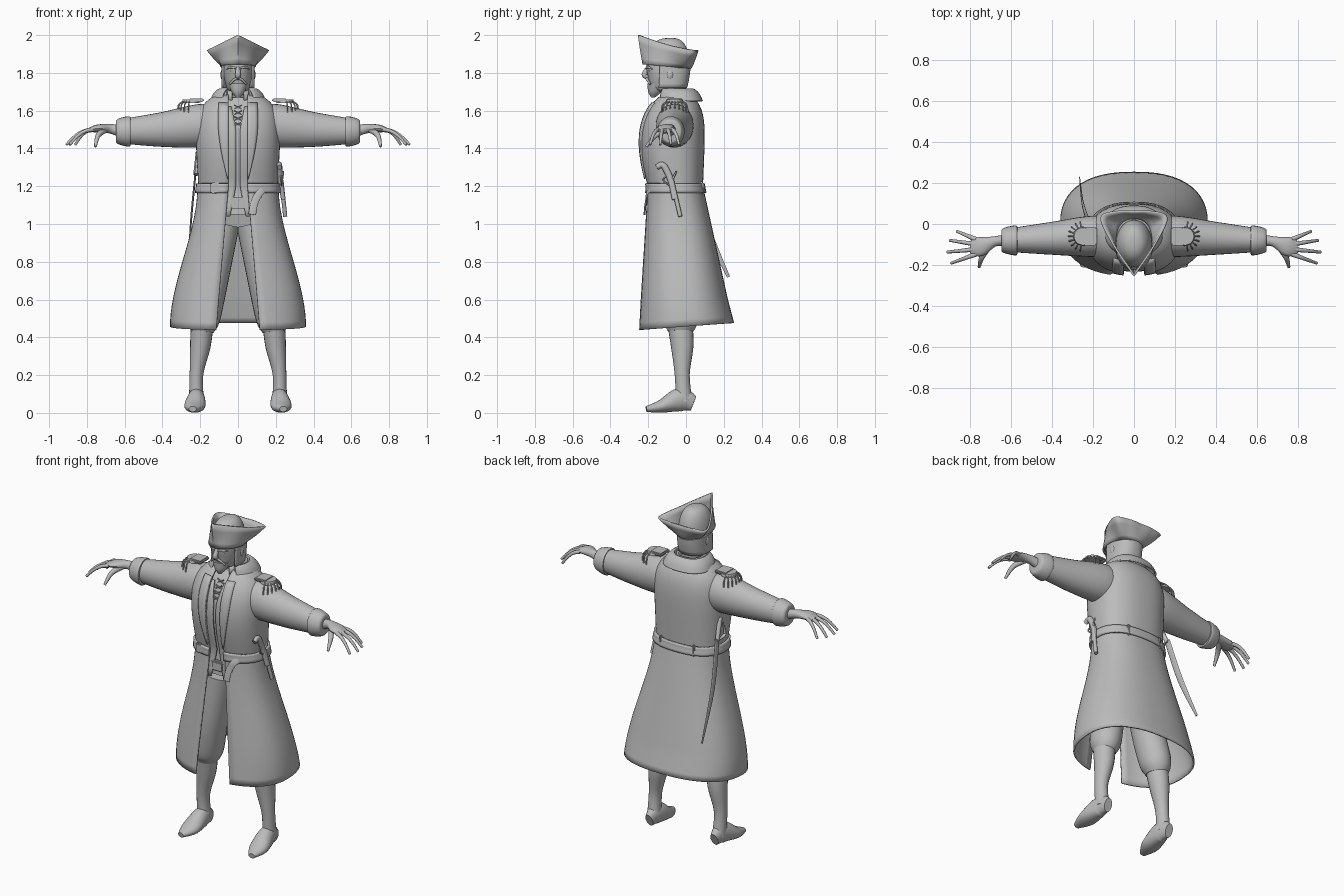
import bpy, bmesh, math
from math import sin, cos, pi
from mathutils import Vector, Matrix

cube = bpy.data.objects.get("Cube")
if cube:
    bpy.data.objects.remove(cube)

grey = bpy.data.materials.new("plain grey")
grey.use_nodes = True
grey.diffuse_color = (.5, .5, .5, 1)
grey.node_tree.nodes["Principled BSDF"].inputs["Base Color"].default_value = grey.diffuse_color
parts = []


def finish(name, bm, thick=0):
    bmesh.ops.recalc_face_normals(bm, faces=bm.faces)
    mesh = bpy.data.meshes.new(name)
    bm.to_mesh(mesh)
    bm.free()
    mesh.materials.append(grey)
    ob = bpy.data.objects.new(name, mesh)
    bpy.context.collection.objects.link(ob)
    if thick:
        solid = ob.modifiers.new("thickness", "SOLIDIFY")
        solid.thickness, solid.offset = thick, 0
    parts.append(ob)
    return ob


def spline(keys, steps=5):
    """Smooth rows of numbers through the key rows."""
    rows = []
    last = len(keys) - 1
    for i in range(last):
        before, start, end, after = (keys[max(0, min(last, i + k))] for k in (-1, 0, 1, 2))
        for step in range(steps):
            t = step / steps
            rows.append([b + t * ((c - a) / 2 + t * (a - 2.5 * b + 2 * c - d / 2
                         + t * (1.5 * (b - c) + (d - a) / 2)))
                         for a, b, c, d in zip(before, start, end, after)])
    return rows + [list(keys[-1])]


def loft(name, rings, closed=True, cap=True, thick=0):
    bm = bmesh.new()
    rows = [[bm.verts.new(point) for point in ring] for ring in rings]
    count = len(rows[0])
    for low, high in zip(rows, rows[1:]):
        for i in range(count if closed else count - 1):
            j = (i + 1) % count
            bm.faces.new((low[i], low[j], high[j], high[i]))
    if cap and closed:
        bm.faces.new(rows[0])
        bm.faces.new(rows[-1])
    return finish(name, bm, thick)


def oval(z, half, front, back, gap=0, count=48, power=2.4):
    """Horizontal rounded ring that starts at the front, with an optional front gap."""
    start = math.asin(min(1, gap / half) ** (power / 2))
    middle, depth = (front + back) / 2, (back - front) / 2
    ring = []
    for i in range(count + 1 if gap else count):
        angle = start + 2 * (pi - start) * i / count
        s, c = sin(angle), cos(angle)
        ring.append(Vector((half * math.copysign(abs(s) ** (2 / power), s),
                            middle - depth * math.copysign(abs(c) ** (2 / power), c), z)))
    return ring


def tube(name, keys, hint=(0, 1, 0), flat=1, side=1, count=16):
    """Sweep along rows of x, y, z, radius along hint and, if given, radius across it."""
    rows = spline([key if len(key) > 4 else (*key, key[3] * flat) for key in keys])
    path = [Vector((row[0] * side, row[1], row[2])) for row in rows]
    rings = []
    for i, (centre, row) in enumerate(zip(path, rows)):
        along = (path[min(i + 1, len(path) - 1)] - path[max(i - 1, 0)]).normalized()
        across = Vector(hint)
        across = (across - along * across.dot(along)).normalized()
        other = along.cross(across)
        turns = [2 * pi * k / count for k in range(count)]
        rings.append([centre + across * row[3] * cos(t) + other * row[4] * sin(t) for t in turns])
    return loft(name, rings)


def block(name, location, size):
    bm = bmesh.new()
    bmesh.ops.create_cube(bm, size=1, matrix=Matrix.Diagonal((*size, 1)))
    bmesh.ops.bevel(bm, geom=bm.edges[:], offset=min(size) / 3, segments=2, affect="EDGES")
    ob = finish(name, bm)
    ob.location = location
    return ob


def ball(name, location, size):
    bm = bmesh.new()
    bmesh.ops.create_uvsphere(bm, u_segments=16, v_segments=10, radius=1,
                              matrix=Matrix.Translation(location) @ Matrix.Diagonal((*size, 1)))
    return finish(name, bm)


WAIST, HEM, NECK = 1.2, .45, 1.7
SIDEWAYS = (1, 0, 0)


def coat_section(z):
    """Half width, front, back and half opening of the coat at a height."""
    if z < WAIST:
        t = (WAIST - z) / (WAIST - HEM)
        ease = t * t * (3 - 2 * t)
        return .21 + .145 * ease, -.2 - .05 * t, .085 + .165 * t, .05 + .065 * t
    u = (z - WAIST) / (NECK - WAIST)
    shoulder = math.sqrt(1 - u ** 6)
    return ((.205 + .03 * u) * shoulder, -.06 - (.14 + .04 * sin(pi * u)) * shoulder,
            -.06 + (.145 + .02 * u) * shoulder, .05)


def coat_ring(z, grow=0, opened=True):
    half, front, back, gap = coat_section(z)
    return oval(z, half + grow, front - grow, back + grow, gap * opened)


def coat_y(x, z):
    half, front, back, _ = coat_section(z)
    curve = max(0, 1 - abs(x / half) ** 2.4) ** (1 / 2.4)
    return (front + back) / 2 - (back - front) / 2 * curve


def steps(start, end, count):
    return [start + (end - start) * i / count for i in range(count + 1)]


# Long open coat, the hem rising slightly to the back
skirt = [coat_ring(z) for z in steps(HEM, WAIST, 20)]
for ring in skirt:
    for point in ring:
        point.z += (point.y + .1) * max(0, .6 - point.z) / 2
torso = [coat_ring(z) for z in steps(WAIST, NECK - .015, 24)]
loft("coat", skirt + torso[1:], closed=False, thick=.01)

# Coat collar, standing then folding outward
loft("coat_collar", [oval(z, .095 + grow, -.135 - grow / 3, .035 + grow, .06 + grow / 2)
                     for z, grow in spline([(1.65, 0), (1.71, 0), (1.69, .03), (1.65, .05)])],
     closed=False, thick=.01)

# Waistcoat and shirt under the coat
loft("waistcoat", [coat_ring(z, -.027, False) for z in steps(1.05, 1.67, 20)])
loft("shirt_collar", [oval(z, .075, -.13, .02, .03) for z in (1.64, 1.71)], closed=False, thick=.01)
for z in steps(1.53, 1.62, 3):
    for side in (1, -1):
        tube("shirt_lace", [(x * side, coat_y(0, z) + .02, z + x / 2, .004) for x in (-.02, .02)], count=6)

# Trouser belt with buckle, coat belt with buckle, loops and a loose end
loft("trouser_belt", [coat_ring(z, -.02, False) for z in (1.08, 1.14)], cap=False, thick=.01)
block("trouser_buckle", (0, -.195, 1.11), (.08, .02, .06))
loft("coat_belt", [coat_ring(z, .01) for z in steps(1.165, 1.215, 4)], closed=False, thick=.012)
block("belt_buckle", (-.12, coat_y(.12, WAIST) - .015, 1.19), (.05, .02, .06))
for x in (-.11, .11):
    block("belt_loop", (x, .08, 1.19), (.02, .03, .07))
tube("belt_end", [(x, coat_y(x, z) - .015, z, .005) for x, z in
                  ((.2, 1.2), (.13, 1.18), (.09, 1.12), (.075, 1.05))], flat=4)

# Head, hair, beard and nose
loft("head", [oval(*row, power=2.2) for row in spline([
    (1.6, .06, -.1, 0), (1.68, .055, -.1, 0), (1.72, .06, -.18, 0),
    (1.78, .075, -.2, .01), (1.83, .077, -.21, .01), (1.87, .075, -.2, .01)])])
loft("hair", [oval(z, .083, -.2, .02 - (1.86 - z) ** 2, .078) for z in steps(1.72, 1.86, 6)],
     closed=False, thick=.01)
loft("beard", [oval(*row, power=2) for row in spline([
    (1.67, .01, -.185, -.165), (1.7, .035, -.2, -.13), (1.745, .05, -.205, -.12)])])
tube("nose", [(0, -.2, 1.83, .01), (0, -.22, 1.79, .015), (0, -.2, 1.775, .01)], SIDEWAYS)

# Tricorn hat with a mirrored upturned rim
half_rim = spline([(0, -.25, 2), (.1, -.1, 1.95), (.16, .03, 1.92), (.08, .06, 1.92), (0, .06, 1.92)], 8)
rim = [Vector(p) for p in half_rim] + [Vector((-x, y, z)) for x, y, z in half_rim[-2:0:-1]]
base = []
for point in rim:
    turn = math.atan2(point.x, -point.y - .1)
    base.append(Vector((.09 * sin(turn), -.1 - .125 * cos(turn), 1.835 + .01 * cos(turn))))
loft("hat_brim", [[b.lerp(r, t) - Vector((0, 0, .03 * t * (1 - t))) for b, r in zip(base, rim)]
                  for t in steps(0, 1, 4)], cap=False, thick=.01)
dome = [(sin(t), cos(t) ** .7) for t in steps(0, 1.5, 10)]
loft("hat_crown", [oval(1.84 + .145 * rise, .088 * r, -.08 - .13 * r, -.08 + .1 * r, power=2) for rise, r in dome])

for side, label in ((1, "left_"), (-1, "right_")):
    # Face details
    ball(label + "ear", (.083 * side, -.085, 1.79), (.01, .017, .027))
    ball(label + "eye", (.032 * side, -.19, 1.81), (.013, .01, .008))
    tube(label + "eyebrow", [(.01, -.21, 1.825, .005), (.04, -.2, 1.83, .006), (.06, -.18, 1.82, .003)], side=side)
    tube(label + "moustache", [(0, -.21, 1.77, .006), (.02, -.205, 1.765, .007), (.045, -.19, 1.74, .005)], side=side)

    # Lapel and waistcoat edge, both following the chest
    lapel, edge = [], []
    for v in steps(0, 1, 14):
        z = 1.24 + .4 * v
        lapel.append([Vector((x * side, coat_y(x, z) - .008, z)) for x in steps(.05, .055 + .05 * sin(2 * v), 3)])
        z = 1.04 + .58 * v
        inner = .01 + max(0, WAIST - z, z - 1.5) / 5
        edge.append([Vector((x * side, coat_y(x, z) + .012, z)) for x in steps(inner, inner + .05, 3)])
    loft(label + "lapel", lapel, closed=False, thick=.012)
    loft(label + "waistcoat_edge", edge, closed=False, thick=.01)

    # Sleeve and flared cuff
    tube(label + "sleeve", [(.1, -.06, 1.53, .085), (.2, -.06, 1.52, .1), (.4, -.07, 1.5, .08),
                            (.63, -.08, 1.49, .055)], flat=1.15, side=side, count=28)
    tube(label + "cuff", [(.57, -.08, 1.49, .05), (.575, -.08, 1.49, .073), (.64, -.08, 1.49, .058),
                          (.645, -.08, 1.49, .03)], flat=1.1, side=side, count=24)

    # Epaulette with a rounded, fringed end
    block(label + "epaulette", (.22 * side, -.06, 1.655), (.08, .09, .02))
    bm = bmesh.new()
    bmesh.ops.create_cone(bm, cap_ends=True, segments=24, radius1=.047, radius2=.042, depth=.02)
    finish(label + "epaulette_end", bm).location = (.25 * side, -.06, 1.65)
    for turn in steps(-1.4, 1.4, 8):
        tube(label + "epaulette_fringe", [(.25 + r * cos(turn), -.06 + r * sin(turn), z, .004)
             for r, z in ((.04, 1.65), (.065, 1.63), (.07, 1.59))], side=side, count=6)

    # Hand: four fanned, drooping fingers and a thumb
    tube(label + "palm", [(.62, -.08, 1.49, .03, .03), (.68, -.085, 1.505, .025, .025),
                          (.75, -.11, 1.505, .047, .02), (.795, -.11, 1.495, .035, .01)], side=side)
    for i, finger in enumerate(("little", "ring", "middle", "index")):
        reach = .1 + .04 * sin(i * pi / 4)
        fan = .4 - i / 4
        tube(label + finger + "_finger", [
            (.77 + t * reach * cos(fan), -.075 - .024 * i + t * reach * sin(fan), 1.5 - .08 * t * t, .012 - t / 200)
            for t in steps(0, 1, 3)], side=side, count=10)
    tube(label + "thumb", [(.7, -.1, 1.5, .017), (.74, -.16, 1.47, .014), (.755, -.21, 1.41, .007)],
         SIDEWAYS, side=side, count=10)

    # Gathered breeches, lower leg and shoe
    tube(label + "breeches", [(.19, -.03, .43, .06), (.18, -.03, .5, .085), (.14, -.05, .7, .088),
                              (.08, -.05, 1, .088)], SIDEWAYS, 1.1, side, 24)
    tube(label + "lower_leg", [(.22, -.01, .06, .04), (.22, -.02, .2, .036), (.2, -.02, .35, .054),
                               (.19, -.03, .46, .06)], SIDEWAYS, 1.1, side, 20)
    tube(label + "foot", [(.22, .04, .05, .025, .04), (.22, -.03, .07, .045, .062), (.23, -.13, .035, .055, .035),
                          (.24, -.21, .02, .02, .015)], SIDEWAYS, side=side, count=20)

# Sabre on the right hip: blade, grip and hand guard
tube("sabre_blade", [(-.225, .02, 1.27, .005), (-.25, .1, 1, .005), (-.265, .225, .72, .002)], SIDEWAYS, 4)
tube("sabre_grip", [(-.225, .02, 1.26, .012), (-.21, -.03, 1.38, .014)])
tube("sabre_guard", [(-.225, .03, 1.265, .012), (-.22, -.06, 1.27, .01), (-.21, -.03, 1.38, .008)], SIDEWAYS, .5)

# Pistol on the left hip
tube("pistol_stock", [(.22, -.155, 1.3, .012), (.22, -.12, 1.31, .014), (.225, -.08, 1.23, .014),
                      (.24, -.06, 1.13, .012)], SIDEWAYS, 1.2)
tube("pistol_barrel", [(.23, -.075, 1.23, .011), (.25, -.03, 1.04, .011)], SIDEWAYS)
tube("pistol_hammer", [(.235, -.07, 1.24, .006), (.24, -.05, 1.28, .004)], SIDEWAYS)
tube("pistol_guard", [(.225, -.1, 1.26, .004), (.23, -.12, 1.23, .004), (.23, -.08, 1.2, .004)], SIDEWAYS)

# Smooth shading with sharp edges kept
bpy.ops.object.select_all(action="DESELECT")
for ob in parts:
    ob.select_set(True)
bpy.context.view_layer.objects.active = parts[0]
bpy.ops.object.shade_smooth_by_angle(angle=math.radians(40))
